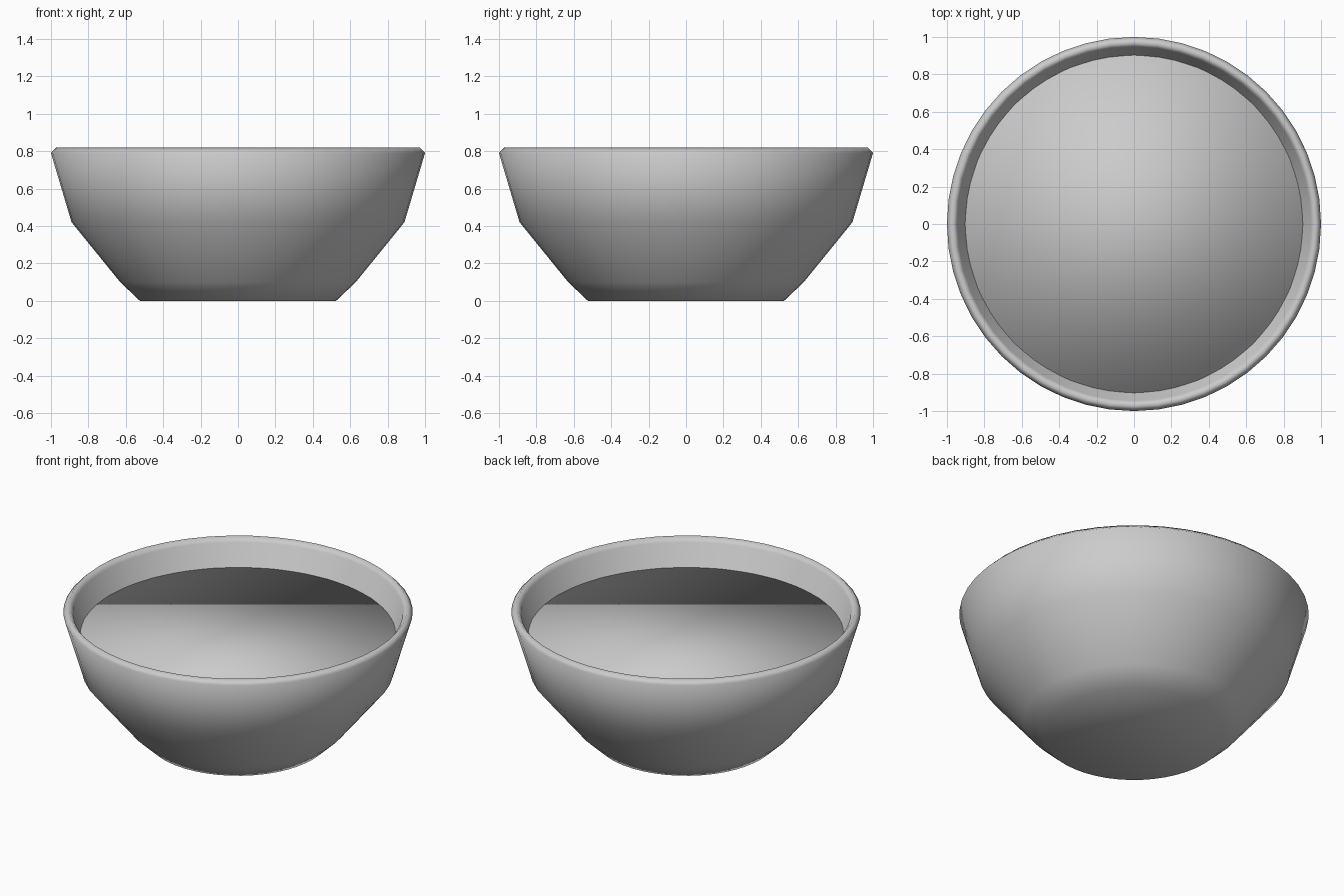
import bpy, bmesh, math

if "Cube" in bpy.data.objects:
    bpy.data.objects.remove(bpy.data.objects["Cube"])

grey = bpy.data.materials.new("light grey")
grey.diffuse_color = (0.6, 0.6, 0.6, 1)
grey.use_nodes = True
grey.node_tree.nodes["Principled BSDF"].inputs["Base Color"].default_value = grey.diffuse_color


def lathe(name, profile, sides):
    """Revolve an (r, z) profile around z; close the ends with flat caps."""
    bm = bmesh.new()
    rings = [[bm.verts.new((r * math.cos(2 * math.pi * i / sides),
                            r * math.sin(2 * math.pi * i / sides), z))
              for i in range(sides)] for r, z in profile]
    for a, b in zip(rings, rings[1:]):
        for i in range(sides):
            j = (i + 1) % sides
            bm.faces.new((a[i], a[j], b[j], b[i]))
    bm.faces.new(rings[0][::-1])
    bm.faces.new(rings[-1])
    for f in bm.faces:
        f.smooth = True
    me = bpy.data.meshes.new(name)
    bm.to_mesh(me)
    bm.free()
    me.materials.append(grey)
    ob = bpy.data.objects.new(name, me)
    bpy.context.collection.objects.link(ob)
    return ob


# Bowl: outside from the foot up, over the lip, and down the inside
lathe("bowl", [(0.525, 0), (0.63, 0.10), (0.89, 0.42), (1.0, 0.79), (0.97, 0.82),
               (0.945, 0.79), (0.84, 0.44), (0.58, 0.13), (0.48, 0.06)], 48)

# Soup: flat round filling, smooth shaded over its edge
lathe("soup", [(0.905, 0.61), (0.905, 0.65)], 32)
